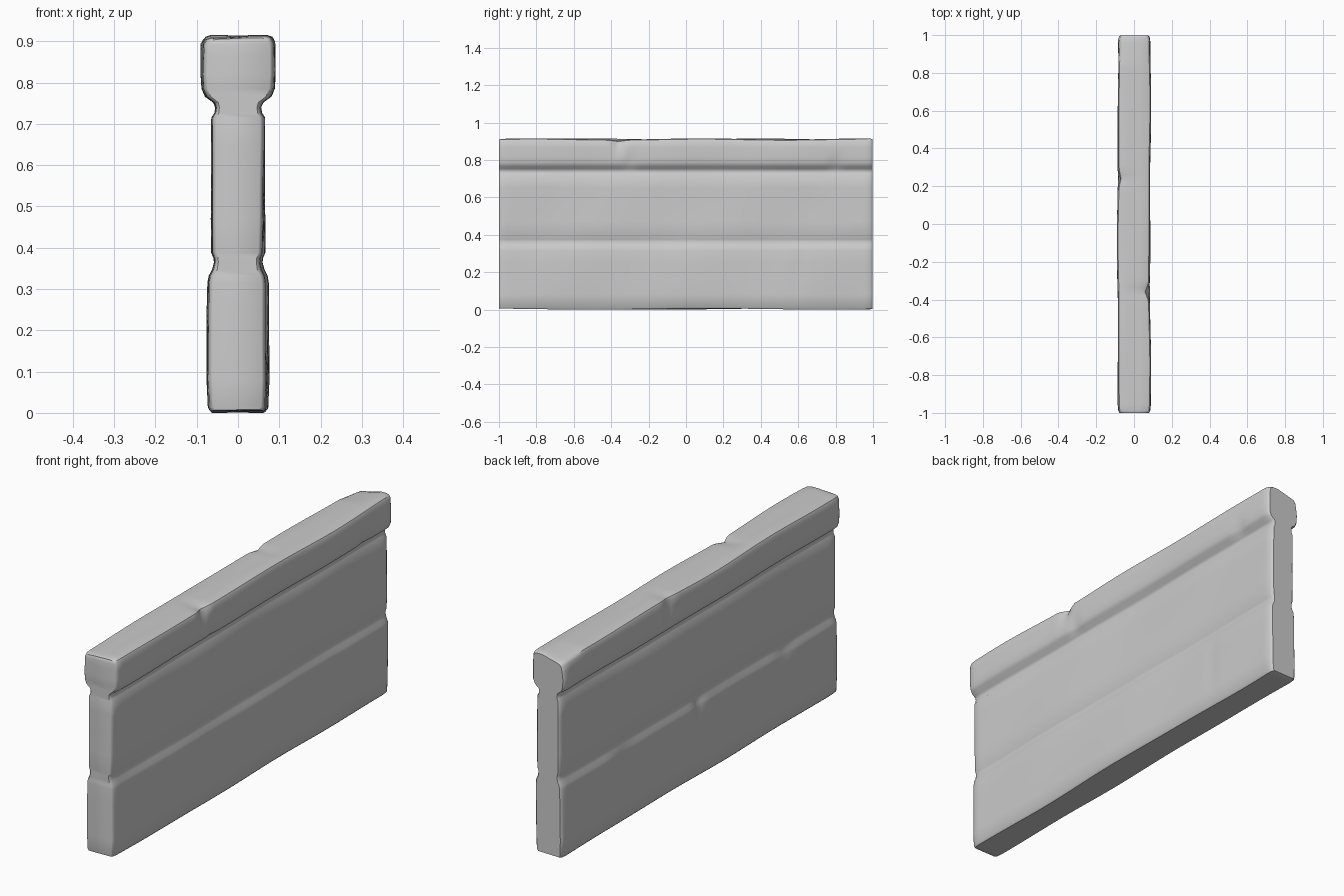
import bpy, bmesh, math

# half cross-section of the barrier (x, z), from the underside up to the top
HALF = [(0.030, 0.003), (0.063, 0.003), (0.069, 0.010), (0.072, 0.08), (0.072, 0.17),
        (0.072, 0.25), (0.071, 0.315), (0.068, 0.332), (0.060, 0.348), (0.056, 0.365),
        (0.057, 0.375), (0.062, 0.388), (0.062, 0.47), (0.061, 0.56), (0.062, 0.65),
        (0.062, 0.715), (0.055, 0.727), (0.053, 0.740), (0.058, 0.752), (0.077, 0.766),
        (0.085, 0.785), (0.087, 0.82), (0.087, 0.865), (0.086, 0.897), (0.080, 0.908),
        (0.068, 0.912), (0.030, 0.912)]
PROFILE = HALF + [(-x, z) for x, z in reversed(HALF)]

# chips: (side, y, z, radius y, radius z, inward depth, downward depth)
CHIPS = [(1, -0.36, 0.90, 0.05, 0.07, 0.020, 0.008),
         (1, -0.30, 0.79, 0.05, 0.05, 0.010, 0.0),
         (1, 0.60, 0.20, 0.06, 0.14, 0.005, 0.0),
         (1, 0.80, 0.78, 0.06, 0.04, 0.010, 0.0),
         (-1, 0.24, 0.88, 0.05, 0.10, 0.014, 0.006),
         (-1, 0.00, 0.33, 0.05, 0.05, 0.012, 0.0),
         (-1, -0.62, 0.33, 0.09, 0.03, 0.008, 0.0),
         (-1, 0.55, 0.32, 0.12, 0.03, 0.007, 0.0),
         (-1, 1.00, 0.91, 0.16, 0.08, 0.010, 0.016)]


def wobble(y, z, side):
    """Gentle hand-cut unevenness of the side faces."""
    p = 1.7 * side + 4 * z
    return 0.0025 * math.sin(4.1 * y + p) + 0.0018 * math.sin(9.3 * y - 2 * p)


def stone_point(x, y, z, inset):
    side = 1 if x > 0 else -1
    w = abs(x)
    face = min(1, max(0, (w - 0.03) / 0.03))
    nx = w + face * (wobble(y, z, side) - inset)
    nz = z
    if z > 0.88:
        nz += 0.003 * math.sin(7 * y + side) - 0.4 * inset
    elif z < 0.02:
        nz += 0.003 * math.sin(5 * y + side) + 0.3 * inset
    for s, cy, cz, ry, rz, din, down in CHIPS:
        if s == side:
            f = max(0, 1 - abs(y - cy) / ry) * max(0, 1 - abs(z - cz) / rz)
            nx -= din * f * face
            nz -= down * f
    return (side * nx, y, max(0, nz))


# stations along the length, rounded in at both ends
stations = [(-1.0, 0.011), (-0.996, 0.006), (-0.986, 0.002)]
stations += [(-0.96 + 0.02 * i, 0.0) for i in range(97)]
stations += [(0.984, 0.002), (0.992, 0.006), (0.997, 0.011)]

# stone barrier: loft the cross-section
bm = bmesh.new()
rings = [[bm.verts.new(stone_point(x, y, z, inset)) for x, z in PROFILE]
         for y, inset in stations]
n = len(PROFILE)
for a, b in zip(rings, rings[1:]):
    for i in range(n):
        j = (i + 1) % n
        bm.faces.new((a[i], a[j], b[j], b[i]))

# end faces as bands across the width
h = len(HALF)
for ring in (rings[0], rings[-1]):
    for i in range(h - 1):
        bm.faces.new((ring[i], ring[i + 1], ring[n - 2 - i], ring[n - 1 - i]))
bmesh.ops.recalc_face_normals(bm, faces=bm.faces)

mesh = bpy.data.meshes.new("stone_barrier")
bm.to_mesh(mesh)
bm.free()
wall = bpy.data.objects.new("stone_barrier", mesh)
bpy.context.collection.objects.link(wall)
bpy.context.view_layer.objects.active = wall
wall.select_set(True)
bpy.ops.object.shade_smooth_by_angle(angle=math.radians(40))
